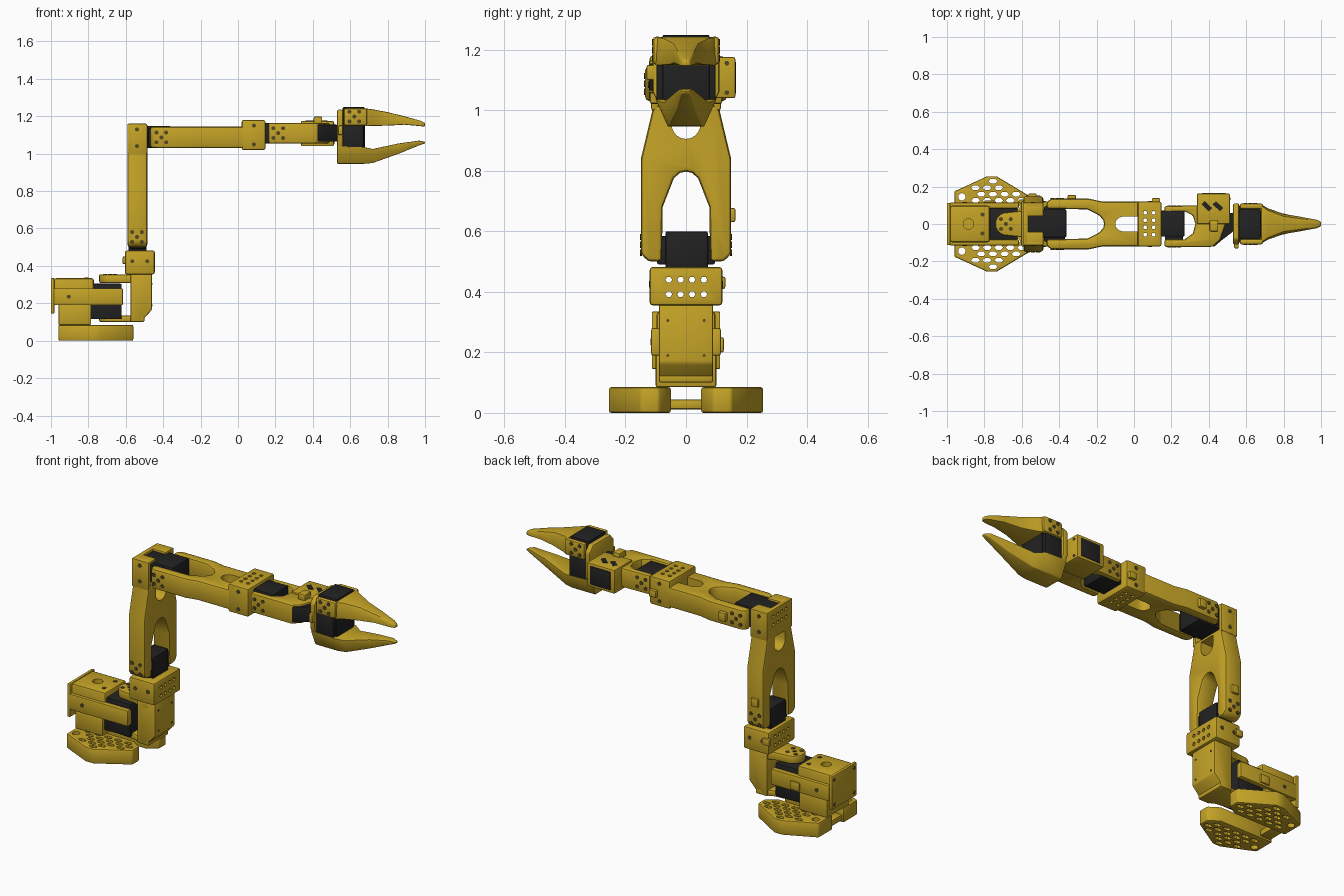
import bpy, bmesh, math
from mathutils import Vector

if "Cube" in bpy.data.objects:
    bpy.data.objects.remove(bpy.data.objects["Cube"], do_unlink=True)


def material(name, rgb):
    m = bpy.data.materials.new(name)
    m.use_nodes = True
    m.diffuse_color = (*rgb, 1)
    bsdf = m.node_tree.nodes["Principled BSDF"]
    bsdf.inputs["Base Color"].default_value = (*rgb, 1)
    bsdf.inputs["Roughness"].default_value = 0.6
    return m


YELLOW = material("yellow plastic", (0.56, 0.37, 0.02))
BLACK = material("black servo", (0.016, 0.016, 0.017))
SCREW = material("dark screw", (0.09, 0.065, 0.015))
parts = []


def bake(ob):
    """Replace the mesh by its modified version."""
    dg = bpy.context.evaluated_depsgraph_get()
    me = bpy.data.meshes.new_from_object(ob.evaluated_get(dg))
    ob.modifiers.clear()
    ob.data = me


def finish(name, bm, mat, bevel=0):
    bmesh.ops.recalc_face_normals(bm, faces=bm.faces)
    me = bpy.data.meshes.new(name)
    bm.to_mesh(me)
    bm.free()
    me.materials.append(mat)
    ob = bpy.data.objects.new(name, me)
    bpy.context.collection.objects.link(ob)
    if bevel:
        b = ob.modifiers.new("bevel", "BEVEL")
        b.width, b.segments, b.limit_method = bevel, 2, "ANGLE"
        b.angle_limit = math.radians(40)
        bake(ob)
    parts.append(ob)
    return ob


def add_prism(bm, pts, axis, a, b):
    """Extrude a 2D outline along an axis; outline is in the other two axes."""
    put = {"x": lambda p, t: (t, p[0], p[1]), "y": lambda p, t: (p[0], t, p[1]),
           "z": lambda p, t: (p[0], p[1], t)}[axis]
    lo = [bm.verts.new(put(p, a)) for p in pts]
    hi = [bm.verts.new(put(p, b)) for p in pts]
    bm.faces.new(lo)
    bm.faces.new(hi[::-1])
    for i in range(len(pts)):
        j = (i + 1) % len(pts)
        bm.faces.new((lo[i], hi[i], hi[j], lo[j]))


def prism(name, pts, axis, a, b, mat=YELLOW, bevel=0.008):
    bm = bmesh.new()
    add_prism(bm, pts, axis, a, b)
    return finish(name, bm, mat, bevel)


def box(name, x0, x1, y0, y1, z0, z1, mat=YELLOW, bevel=0.006):
    return prism(name, [(x0, y0), (x1, y0), (x1, y1), (x0, y1)], "z", z0, z1, mat, bevel)


def arc(cx, cy, rx, ry, a0, a1, n):
    return [(cx + rx * math.cos(math.radians(a0 + (a1 - a0) * i / n)),
             cy + ry * math.sin(math.radians(a0 + (a1 - a0) * i / n))) for i in range(n + 1)]


def ring(cx, cy, rx, ry=None, n=12):
    return arc(cx, cy, rx, ry or rx, 0, 360, n)[:-1]


def cut(ob, outlines, axis, a, b):
    """Cut several outlines through a part."""
    bm = bmesh.new()
    for pts in outlines:
        add_prism(bm, pts, axis, a, b)
    tool = finish("cutter", bm, YELLOW)
    tool.hide_render = True
    parts.remove(tool)
    m = ob.modifiers.new("holes", "BOOLEAN")
    m.operation, m.solver, m.object = "DIFFERENCE", "EXACT", tool
    bake(ob)
    bpy.data.objects.remove(tool, do_unlink=True)


def screws(name, centres, axis, at, r=0.011):
    bm = bmesh.new()
    for c in centres:
        add_prism(bm, ring(c[0], c[1], r, n=10), axis, at - 0.003, at + 0.003)
    finish(name, bm, SCREW)


def horn(cx, cy, d=0.026):
    """Five-screw pattern of a servo horn."""
    return [(cx, cy)] + [(cx + i * d, cy + j * d) for i in (-1, 1) for j in (-1, 1)]


def mirrored(half):
    return half + [(u, -v) for u, v in reversed(half[1:])]


def loft(name, stations, bevel):
    """Stations: x, bottom z, top z, bottom half width, top half width."""
    bm = bmesh.new()
    rings = [[bm.verts.new(p) for p in ((x, -wb, lo), (x, wb, lo), (x, wt, hi), (x, -wt, hi))]
             for x, lo, hi, wb, wt in stations]
    bm.faces.new(rings[0])
    bm.faces.new(rings[-1][::-1])
    for p, q in zip(rings, rings[1:]):
        for i in range(4):
            j = (i + 1) % 4
            bm.faces.new((p[i], q[i], q[j], p[j]))
    return finish(name, bm, YELLOW, bevel)


# Base feet with honeycomb holes
for side, s in (("left", 1), ("right", -1)):
    outline = [(-0.96, 0.05), (-0.96, 0.175), (-0.905, 0.2), (-0.785, 0.255),
               (-0.735, 0.255), (-0.56, 0.15), (-0.56, 0.09), (-0.62, 0.05)]
    foot = prism("base_foot_" + side, [(x, s * y) for x, y in outline], "z", 0, 0.085)
    cells = [ring(-0.92, s * 0.145, 0.02)]
    for row in range(5):
        y = 0.092 + row * 0.034
        for col in range(7):
            x = -0.94 + col * 0.062 + (row % 2) * 0.031
            edge = min(0.175 + (x + 0.96) * 0.44, 0.255 - (x + 0.735) * 0.6, 0.255)
            if y < edge - 0.02 and -0.93 < x < -0.585 and math.hypot(x + 0.92, y - 0.145) > 0.048:
                cells.append(ring(x, s * y, 0.024, 0.0135, 6))
    cut(foot, cells, "z", -0.05, 0.15)
box("base_crossbar", -0.95, -0.88, -0.055, 0.055, 0.012, 0.045)

# Base housing
box("base_pedestal", -0.96, -0.785, -0.1, 0.1, 0.085, 0.2)
box("base_back_plate", -1.0, -0.982, -0.113, 0.113, 0.145, 0.335, bevel=0.005)
housing = box("base_housing", -0.985, -0.77, -0.098, 0.098, 0.19, 0.335, bevel=0.014)
cut(housing, [ring(-0.885, 0, 0.028)], "z", 0.31, 0.4)
for side, s in (("left", 1), ("right", -1)):
    box("base_arm_" + side, -0.985, -0.615, min(s * 0.084, s * 0.115), max(s * 0.084, s * 0.115), 0.19, 0.28)
    screws("base_arm_screw_" + side, [(-0.905, 0.235)], "y", s * 0.115)
screws("back_plate_screws", [(y, z) for y in (-0.09, 0.09) for z in (0.17, 0.31)], "x", -1.0 + 0.002)
screws("housing_screws", [(-0.81, 0.05), (-0.81, -0.05)], "z", 0.335)
box("base_clip", -0.80, -0.74, 0.112, 0.125, 0.2, 0.25)
box("base_servo", -0.79, -0.622, -0.084, 0.084, 0.115, 0.305, BLACK)

# Turning bracket
prism("bracket_back", [(-0.575, 0.1), (-0.52, 0.1), (-0.46, 0.165), (-0.46, 0.36), (-0.575, 0.36)],
      "y", -0.09, 0.09)
prong = arc(-0.68, 0, 0.062, 0.062, 90, 270, 12) + [(-0.60, -0.07), (-0.56, -0.09), (-0.5, -0.09),
                                                    (-0.5, 0.09), (-0.56, 0.09), (-0.60, 0.07)]
prism("bracket_top_prong", prong, "z", 0.308, 0.355)
prism("bracket_bottom_prong", prong, "z", 0.1, 0.135)
screws("bracket_screws", horn(-0.685, 0), "z", 0.355)
screws("bracket_back_screws", [(y, z) for y in (-0.06, 0.06) for z in (0.19, 0.305)], "x", -0.46, 0.005)

# Shoulder block and servo
grid = (-0.057, -0.018, 0.02, 0.059)
shoulder = box("shoulder_block", -0.605, -0.445, -0.12, 0.12, 0.355, 0.482, bevel=0.01)
cut(shoulder, [ring(y, z, 0.011, n=6) for y in grid for z in (0.392, 0.44)], "x", -0.7, -0.4)
box("shoulder_clip", -0.617, -0.57, 0.11, 0.13, 0.41, 0.45)
box("shoulder_servo", -0.585, -0.488, -0.068, 0.072, 0.475, 0.6, BLACK)
box("shoulder_servo_horn", -0.575, -0.495, -0.095, 0.095, 0.49, 0.585, BLACK)

# Upper arm: fork upwards with an arched gap and an eye
half = [(0.797, 0), (0.793, 0.02), (0.775, 0.04), (0.68, 0.077), (0.5, 0.08), (0.5, 0.125),
        (0.525, 0.149), (0.84, 0.149), (0.995, 0.112), (1.02, 0.112)]
arm = prism("upper_arm", [(v, u) for u, v in mirrored(half)], "x", -0.592, -0.485, bevel=0.014)
cut(arm, [arc(0, 0.955, 0.048, 0.05, 180, 360, 10) + [(0.048, 1.0), (-0.048, 1.0)]], "x", -0.7, -0.4)
box("upper_arm_clip", -0.565, -0.52, 0.14, 0.163, 0.63, 0.677)

# Elbow housing at the top of the upper arm
wall = box("elbow_back_wall", -0.592, -0.565, -0.115, 0.115, 1.0, 1.16)
cut(wall, [ring(y, z, 0.011, n=6) for y in grid for z in (1.075, 1.12)], "x", -0.7, -0.5)
for side, s in (("left", 1), ("right", -1)):
    a, b, c = sorted((s * 0.09, s * 0.115)), sorted((s * 0.042, s * 0.115)), 1.16
    box("elbow_side_" + side, -0.592, -0.485, *a, 1.0, c)
    box("elbow_top_" + side, -0.58, -0.485, *b, 1.143, c)
box("elbow_servo", -0.57, -0.362, -0.072, 0.078, 1.03, 1.148, BLACK)
box("elbow_servo_horn", -0.48, -0.37, -0.095, 0.095, 1.04, 1.135, BLACK)

# Forearm: the same fork lying down
half = [(-0.16, 0), (-0.164, 0.02), (-0.185, 0.045), (-0.25, 0.078), (-0.468, 0.082), (-0.468, 0.115),
        (-0.445, 0.135), (-0.24, 0.135), (-0.17, 0.12), (0.04, 0.12)]
forearm = prism("forearm", mirrored(half), "z", 1.03, 1.145, bevel=0.014)
cut(forearm, [arc(-0.055, 0, 0.045, 0.04, 90, 270, 10) + [(0.02, -0.04), (0.02, 0.04)]], "z", 0.9, 1.3)
box("forearm_clip", -0.355, -0.31, 0.125, 0.155, 1.06, 1.11)

# Wrist block and servo
wrist = box("wrist_block", 0.02, 0.147, -0.12, 0.12, 1.02, 1.18, bevel=0.01)
cut(wrist, [ring(x, y, 0.011, n=6) for x in (0.06, 0.105) for y in grid], "z", 0.9, 1.3)
box("wrist_clip", 0.095, 0.14, 0.11, 0.138, 1.07, 1.11)
box("wrist_servo", 0.14, 0.27, -0.068, 0.072, 1.055, 1.163, BLACK)
box("wrist_servo_horn", 0.165, 0.262, -0.09, 0.08, 1.07, 1.15, BLACK)

# Wrist fork carrying the roll servo
prism("wrist_fork", [(0.162, -0.122), (0.162, -0.083), (0.27, -0.083), (0.315, -0.05), (0.328, 0),
                     (0.315, 0.045), (0.275, 0.066), (0.162, 0.066), (0.162, 0.095), (0.34, 0.1),
                     (0.45, 0.1), (0.5, 0.03), (0.46, -0.085), (0.42, -0.122)], "z", 1.055, 1.165, bevel=0.01)
box("roll_servo_case", 0.337, 0.512, 0.0, 0.163, 1.04, 1.175)
box("roll_servo", 0.362, 0.49, 0.02, 0.166, 1.055, 1.16, BLACK, 0.003)
prism("roll_servo_body", [(0.425, -0.124), (0.465, -0.09), (0.53, -0.04), (0.53, 0.06), (0.44, 0.06)],
      "z", 1.065, 1.155, BLACK, 0.004)
box("wrist_latch", 0.405, 0.45, -0.04, 0.02, 1.16, 1.198)
for i in range(2):
    x = 0.36 + i * 0.06
    prism("vent_slot_%d" % (i + 1), [(x, 0.105), (x + 0.018, 0.122), (x + 0.058, 0.085), (x + 0.04, 0.068)],
          "z", 1.17, 1.177, BLACK, 0)
screws("roll_case_screws", [(y, z) for y in (0.135,) for z in (1.058, 1.155)], "x", 0.512, 0.008)

# Gripper body, servo and fixed lower jaw
prism("gripper_plate", [(-0.07, 0.98), (0.07, 0.98), (0.11, 1.06), (0.11, 1.2), (0.08, 1.235),
                        (-0.08, 1.235), (-0.11, 1.2), (-0.11, 1.06)], "x", 0.53, 0.562)
box("gripper_latch", 0.535, 0.56, -0.13, -0.1, 1.1, 1.15)
box("gripper_servo", 0.56, 0.678, -0.078, 0.078, 1.02, 1.249, BLACK)
box("gripper_servo_flange", 0.56, 0.67, -0.098, 0.098, 1.03, 1.155, BLACK)
loft("lower_jaw", [(0.53, 0.946, 1.04, 0.06, 0.102), (0.675, 0.946, 1.035, 0.06, 0.1),
                   (0.72, 0.95, 1.025, 0.055, 0.076), (0.86, 1.0, 1.055, 0.03, 0.042),
                   (0.97, 1.045, 1.07, 0.017, 0.022), (1.0, 1.055, 1.063, 0.01, 0.012)], 0.006)

# Moving upper jaw
for side, s in (("left", 1), ("right", -1)):
    a, b = 0.08 * s, 0.11 * s
    box("jaw_cheek_" + side, 0.565, 0.69, min(a, b), max(a, b), 1.15, 1.243, bevel=0.012)
loft("upper_jaw", [(0.68, 1.147, 1.242, 0.105, 0.1), (0.715, 1.148, 1.238, 0.085, 0.075),
                   (0.80, 1.15, 1.222, 0.055, 0.042), (0.89, 1.155, 1.2, 0.04, 0.03),
                   (0.975, 1.147, 1.176, 0.024, 0.018), (1.0, 1.145, 1.164, 0.014, 0.01)], 0.006)

# Screws on both sides of the joints
for side, s in (("left", 1), ("right", -1)):
    screws("shoulder_horn_" + side, horn(-0.54, 0.555), "y", s * 0.149)
    screws("shoulder_screws_" + side, [(-0.565, 0.425), (-0.485, 0.425)], "y", s * 0.12)
    screws("elbow_screws_" + side, [(-0.54, 1.04), (-0.54, 1.13)], "y", s * 0.115)
    screws("elbow_horn_" + side, horn(-0.41, 1.087), "y", s * 0.135)
    screws("wrist_screws_" + side, [(0.085, 1.05), (0.085, 1.15)], "y", s * 0.12)
    screws("wrist_horn_" + side, horn(0.215, 1.11), "y", 0.096 if s > 0 else -0.122)
    screws("jaw_horn_" + side, horn(0.622, 1.198), "y", s * 0.11)

# Smooth shading with sharp corners
bpy.ops.object.select_all(action="DESELECT")
for ob in parts:
    ob.select_set(True)
bpy.context.view_layer.objects.active = parts[0]
bpy.ops.object.shade_smooth_by_angle(angle=math.radians(35))
